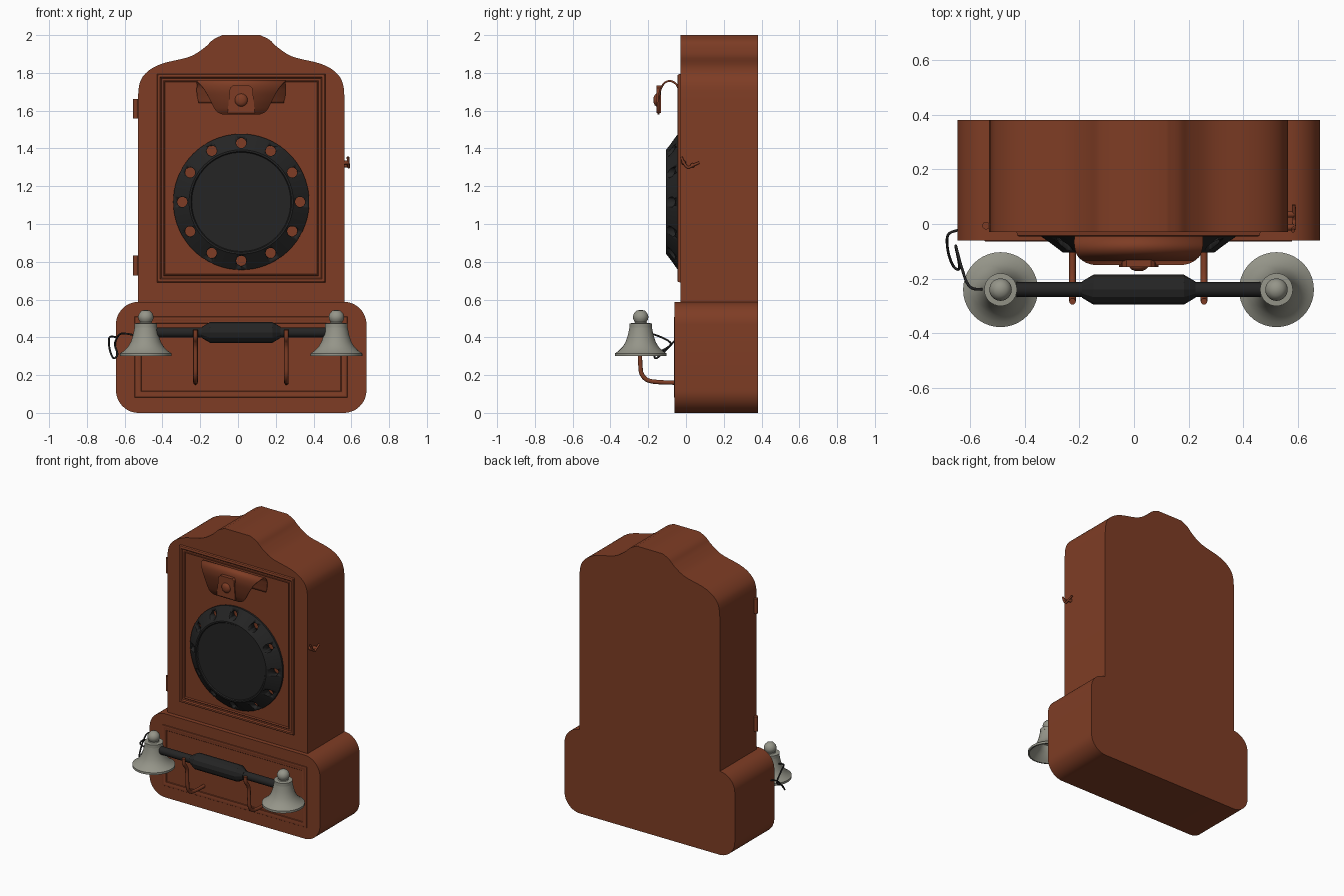
import bpy, bmesh
from math import pi, cos, sin, radians
from mathutils import Vector, Matrix

cube = bpy.data.objects.get("Cube")
if cube:
    bpy.data.objects.remove(cube, do_unlink=True)

CX = 0.017           # centre line of the case
FRONT, BACK = -0.03, 0.38


def material(name, rgb):
    m = bpy.data.materials.new(name)
    m.use_nodes = True
    m.diffuse_color = (*rgb, 1)
    m.node_tree.nodes["Principled BSDF"].inputs["Base Color"].default_value = (*rgb, 1)
    return m


WOOD = material("red brown wood", (0.21, 0.046, 0.018))
BLACK = material("black", (0.018, 0.018, 0.018))
METAL = material("warm grey metal", (0.30, 0.30, 0.25))


def finish(bm, name, mat, angle=35):
    bmesh.ops.recalc_face_normals(bm, faces=bm.faces)
    me = bpy.data.meshes.new(name)
    bm.to_mesh(me)
    bm.free()
    ob = bpy.data.objects.new(name, me)
    bpy.context.collection.objects.link(ob)
    me.materials.append(mat)
    select(ob)
    bpy.ops.object.shade_smooth_by_angle(angle=radians(angle))
    return ob


def select(ob):
    bpy.ops.object.select_all(action='DESELECT')
    ob.select_set(True)
    bpy.context.view_layer.objects.active = ob


def smooth_path(pts, steps=6):
    """Catmull-Rom curve through the points."""
    p = [Vector(q) for q in pts]
    p = [2 * p[0] - p[1]] + p + [2 * p[-1] - p[-2]]
    out = []
    for a, b, c, d in zip(p, p[1:], p[2:], p[3:]):
        for i in range(steps):
            t = i / steps
            out.append(0.5 * (2 * b + (c - a) * t + (2 * a - 5 * b + 4 * c - d) * t * t
                              + (3 * b - a - 3 * c + d) * t ** 3))
    return out + [p[-2]]


def slab(name, outline, y0, y1, mat):
    """Extrude an x-z outline from y0 to y1."""
    bm = bmesh.new()
    face = bm.faces.new([bm.verts.new((x, y0, z)) for x, z in outline])
    new = bmesh.ops.extrude_face_region(bm, geom=[face])["geom"]
    bmesh.ops.translate(bm, vec=(0, y1 - y0, 0),
                        verts=[v for v in new if isinstance(v, bmesh.types.BMVert)])
    return finish(bm, name, mat)


def lathe(name, profile, place, mat, sides=48, angle=35):
    """Spin (radius, height) points about z, then place the result."""
    bm = bmesh.new()
    vs = [bm.verts.new((r, 0, h)) for r, h in profile]
    es = [bm.edges.new(pair) for pair in zip(vs, vs[1:])]
    bmesh.ops.spin(bm, geom=vs + es, cent=(0, 0, 0), axis=(0, 0, 1),
                   angle=2 * pi, steps=sides, use_duplicate=False)
    bmesh.ops.remove_doubles(bm, verts=bm.verts, dist=1e-5)
    bm.transform(place)
    return finish(bm, name, mat, angle)


def tube(name, pts, radius, mat, cyclic=False):
    cu = bpy.data.curves.new(name, 'CURVE')
    cu.dimensions = '3D'
    cu.bevel_depth, cu.bevel_resolution, cu.use_fill_caps = radius, 3, True
    path = smooth_path(pts)
    sp = cu.splines.new('POLY')
    sp.points.add(len(path) - 1)
    for point, co in zip(sp.points, path):
        point.co = (*co, 1)
    ob = bpy.data.objects.new(name, cu)
    bpy.context.collection.objects.link(ob)
    cu.materials.append(mat)
    select(ob)
    bpy.ops.object.convert(target='MESH')
    bpy.ops.object.shade_smooth_by_angle(angle=radians(50))


def moulding(name, x0, x1, z0, z1, y, width, height):
    """Rectangular raised frame with a stepped cross-section."""
    section = [(0, -.2), (.08, .8), (.2, 1), (.4, 1), (.55, .5), (.8, .5), (.9, .75), (1, -.2)]
    bm = bmesh.new()
    rings = []
    for o, h in section:
        o *= width
        rings.append([bm.verts.new((x, y - h * height, z)) for x, z in
                      ((x0 + o, z0 + o), (x1 - o, z0 + o), (x1 - o, z1 - o), (x0 + o, z1 - o))])
    for a, b in zip(rings, rings[1:]):
        for i in range(4):
            j = (i + 1) % 4
            bm.faces.new((a[i], a[j], b[j], b[i]))
    finish(bm, name, WOOD, 30)


def at(x, y, z, axis='Z'):
    turn = {'Z': Matrix(), 'X': Matrix.Rotation(pi / 2, 4, 'Y'),
            'FRONT': Matrix.Rotation(pi / 2, 4, 'X')}[axis]
    return Matrix.Translation((x, y, z)) @ turn


# Upper case with a crested top
crest = smooth_path([(.547, 1.66), (.541, 1.73), (.521, 1.78), (.474, 1.823), (.405, 1.853),
                     (.272, 1.886), (.193, 1.935), (.15, 1.975), (.10, 2.0)], 5)
half = [Vector((.547, .4))] + crest
slab("upper_case", [(CX + x, z) for x, z in half] + [(CX - x, z) for x, z in reversed(half)],
     FRONT, BACK, WOOD)

# Lower case with rounded corners
R, W, H = 0.12, 0.663, 0.588
corners = [(W - R, R, -90), (W - R, H - R, 0), (R - W, H - R, 90), (R - W, R, 180)]
slab("lower_case", [(CX + x + R * cos(radians(a + 7.5 * i)), z + R * sin(radians(a + 7.5 * i)))
                    for x, z, a in corners for i in range(13)], -0.06, BACK, WOOD)

moulding("door_frame", -.43, .463, .69, 1.795, FRONT, .045, .016)
moulding("lower_frame", -.548, .58, .08, .51, -0.06, .037, .004)

# Dial with a ring of finger holes
dial = lathe("dial", [(0, 0), (.36, 0), (.36, .013), (.276, .075), (.267, .075), (.262, .068), (0, .068)],
             at(CX, FRONT, 1.117, 'FRONT'), BLACK, 72, 25)
bm = bmesh.new()
for i in range(12):
    a = i * pi / 6
    bmesh.ops.create_cone(bm, cap_ends=True, segments=20, radius1=.027, radius2=.027, depth=.4,
                          matrix=at(CX + .312 * cos(a), FRONT, 1.117 + .312 * sin(a), 'FRONT'))
cutter = finish(bm, "hole_cutter", BLACK)
cutter.hide_render = True
select(dial)
cut = dial.modifiers.new("finger_holes", 'BOOLEAN')
cut.operation, cut.object, cut.solver = 'DIFFERENCE', cutter, 'EXACT'
bpy.ops.object.modifier_apply(modifier=cut.name)
bpy.data.objects.remove(cutter, do_unlink=True)

# Bent bracket above the dial: (half width, y, z) along the strip
strip = smooth_path([(.225, -.033, 1.64), (.235, -.034, 1.69), (.235, -.048, 1.735),
                     (.235, -.08, 1.757), (.225, -.112, 1.748), (.198, -.134, 1.715),
                     (.172, -.143, 1.67), (.15, -.145, 1.625), (.13, -.145, 1.595), (.10, -.145, 1.58)], 4)
bm = bmesh.new()
rows = [[bm.verts.new((CX + s * w, y, z)) for s in (-1, 1)] for w, y, z in strip]
for a, b in zip(rows, rows[1:]):
    bm.faces.new((a[0], a[1], b[1], b[0]))
bracket = finish(bm, "bent_bracket", WOOD, 40)
solid = bracket.modifiers.new("thickness", 'SOLIDIFY')
solid.thickness, solid.offset = .01, 0

# Bracket plate and knob
slab("bracket_plate", [(CX + x, z) for x, z in
                       ((-.072, 1.588), (.072, 1.588), (.06, 1.72), (.045, 1.732),
                        (-.045, 1.732), (-.06, 1.72))], -.157, -.132, WOOD)
lathe("bracket_knob", [(0, 0), (.034, 0), (.034, .006), (.027, .014), (.015, .019), (0, .02)],
      at(CX, -.152, 1.656, 'FRONT'), WOOD, 24, 50)

# Handset: grip, bar and bells
HY, HZ = -.24, .426
lathe("handset_bar", [(0, -.46), (.027, -.46), (.027, .46), (0, .46)], at(CX, HY, HZ, 'X'), BLACK, 16)
lathe("handset_grip", [(0, -.207), (.03, -.207), (.055, -.165), (.055, .165), (.03, .207), (0, .207)],
      at(CX, HY, HZ, 'X'), BLACK, 12, 20)
bell = [(0, .40), (.05, .39), (.07, .35), (.115, .312), (.128, .30), (.137, .30), (.137, .315),
        (.118, .327), (.095, .35), (.08, .375), (.068, .41), (.06, .45), (.058, .474), (.036, .474),
        (.03, .48), (.039, .495), (.041, .51), (.036, .526), (.022, .541), (0, .546)]
for side, x in (("right", -.488), ("left", .521)):
    lathe(side + "_bell", bell, at(x, HY, 0), METAL, 40)
    lathe(side + "_bell_collar", [(.05, .45), (.06, .452), (.06, .474), (.03, .476)],
          at(x, HY, 0), METAL, 32)

# Cradle arms carrying the handset
for side, x in (("right", -.225), ("left", .256)):
    tube(side + "_cradle_arm", [(x, -.04, .16), (x, -.13, .162), (x, -.20, .172), (x, -.234, .205),
                                (x, -.242, .26), (x, -.246, .34), (x, -.26, .375),
                                (x, -.28, .40), (x, -.283, .44)], .012, WOOD)

# Cord looping back to the case
tube("cord", [(-.54, -.24, .41), (-.60, -.23, .42), (-.63, -.16, .412), (-.652, -.08, .365),
              (-.638, -.16, .31), (-.66, -.155, .29), (-.68, -.10, .34), (-.68, -.04, .40),
              (-.638, -.02, .40)], .005, BLACK)

# Door hinges on one side
for name, z in (("lower_hinge", .78), ("upper_hinge", 1.61)):
    lathe(name, [(0, -.052), (.014, -.052), (.014, .052), (0, .052)],
          at(-.541, -.006, z), WOOD, 16)

# Door latch on the other side
LX = CX + .547
for name, y, z in (("latch_post", .035, 1.31), ("latch_catch", -.012, 1.325)):
    lathe(name, [(0, -.01), (.012, -.01), (.012, .016), (.007, .024), (0, .026)],
          at(LX, y, z, 'X'), WOOD, 16)
tube("latch_hook", [(LX + .02, .07, 1.325), (LX + .022, .035, 1.31), (LX + .022, .01, 1.30),
                    (LX + .02, -.012, 1.325), (LX + .018, -.025, 1.355)], .007, WOOD)
